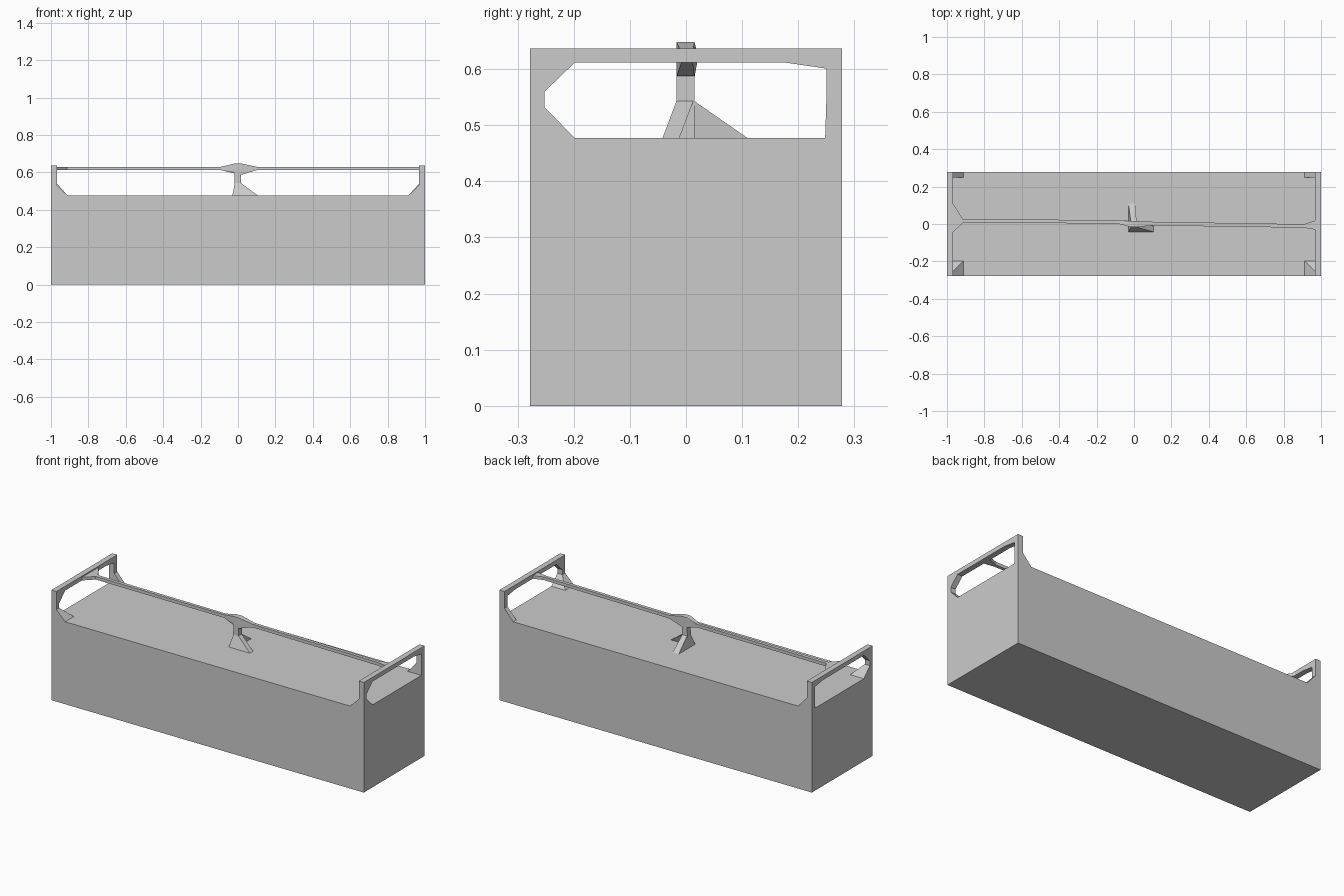
import bpy, bmesh

if "Cube" in bpy.data.objects:
    bpy.data.objects.remove(bpy.data.objects["Cube"])


def rect(axis, at, a0, a1, b0, b1):
    """Rectangle perpendicular to an axis (x: a=y, b=z / z: a=x, b=y)."""
    pts = [(a0, b0), (a1, b0), (a1, b1), (a0, b1)]
    return [(at, a, b) if axis == "x" else (a, b, at) for a, b in pts]


def solid(name, *sections, mirror=False):
    """Convex flat-faced solid spanning the given sections."""
    bm = bmesh.new()
    for s in sections:
        for p in s:
            bm.verts.new(p)
    res = bmesh.ops.convex_hull(bm, input=bm.verts[:])
    loose = [v for v in bm.verts if not v.link_faces]
    bmesh.ops.delete(bm, geom=loose, context="VERTS")
    bmesh.ops.dissolve_limit(bm, angle_limit=0.01, verts=bm.verts[:], edges=bm.edges[:])
    bmesh.ops.recalc_face_normals(bm, faces=bm.faces[:])
    me = bpy.data.meshes.new(name)
    bm.to_mesh(me)
    bm.free()
    ob = bpy.data.objects.new(name, me)
    bpy.context.collection.objects.link(ob)
    if mirror:
        m = ob.modifiers.new("mirror", "MIRROR")
        m.use_axis[0] = True
    return ob


W, TOP, BEAM0, BEAM1 = 0.278, 0.477, 0.612, 0.637
X0, X1 = 0.968, 1.0

# Main block
solid("body", rect("z", 0, -1, 1, -W, W), rect("z", TOP, -1, 1, -W, W))

# End frames: top beam, legs, splayed feet and corner braces (mirrored to both ends)
solid("end_beam", rect("x", X0, -W, W, BEAM0, BEAM1), rect("x", X1, -W, W, BEAM0, BEAM1), mirror=True)
solid("front_leg", rect("z", TOP, X0, X1, -W, -0.252), rect("z", BEAM0, X0, X1, -W, -0.252), mirror=True)
solid("front_foot", rect("z", TOP, 0.912, X1, -W, -0.198),
      rect("z", 0.532, X0, X1, -W, -0.252), mirror=True)
solid("front_corner_brace", *[[(x, -0.252, 0.56), (x, -0.252, BEAM0), (x, -0.198, BEAM0)]
                              for x in (X0, X1)], mirror=True)
solid("back_leg", rect("z", TOP, X0, X1, 0.25, W), rect("z", BEAM0, X0, X1, 0.25, W), mirror=True)
solid("back_foot", rect("z", TOP, 0.912, X1, 0.248, W), rect("z", 0.54, X0, X1, 0.25, W), mirror=True)
solid("back_corner_brace", *[[(x, 0.25, 0.601), (x, 0.25, BEAM0), (x, 0.175, BEAM0)]
                             for x in (X0, X1)], mirror=True)

# Top rail: two slightly offset halves, flared where they meet the end frames
Z0, Z1 = 0.612, 0.63
for side, stations in {
    "left": [(-X0, -0.045, 0.11), (-0.915, 0.006, 0.027), (-0.08, 0.003, 0.02), (0, -0.016, 0.015)],
    "right": [(0, -0.016, 0.015), (0.1, -0.008, 0.012), (0.91, -0.02, -0.001), (X0, -0.03, 0.018)],
}.items():
    for i, (a, b) in enumerate(zip(stations, stations[1:])):
        solid(f"{side}_rail_{i + 1}", rect("x", a[0], a[1], a[2], Z0, Z1),
              rect("x", b[0], b[1], b[2], Z0, Z1))

# Central post with its splayed feet
solid("post", rect("z", TOP, -0.02, 0.015, -0.017, 0.015), rect("z", 0.648, -0.017, 0.015, -0.017, 0.015))
solid("post_foot_back", rect("z", TOP, -0.03, 0.008, -0.017, 0.11),
      rect("z", 0.543, -0.017, 0.013, -0.017, 0.015))
solid("post_foot_side", rect("z", TOP, -0.03, 0.105, -0.042, -0.012),
      rect("z", 0.543, -0.017, 0.015, -0.017, 0.013))

# Flared head joining post and rail
head = rect("x", -0.017, -0.017, 0.015, 0.605, 0.648) + rect("x", 0.015, -0.017, 0.015, 0.585, 0.648)
solid("post_head", head, rect("x", -0.09, 0.003, 0.02, Z0, Z1), rect("x", -0.017, -0.017, 0.015, 0.605, 0.648))
solid("post_head_side", rect("x", 0.015, -0.017, 0.015, 0.588, 0.648),
      rect("x", 0.02, -0.016, 0.015, 0.588, 0.646), rect("x", 0.1, -0.008, 0.012, Z0, Z1))
